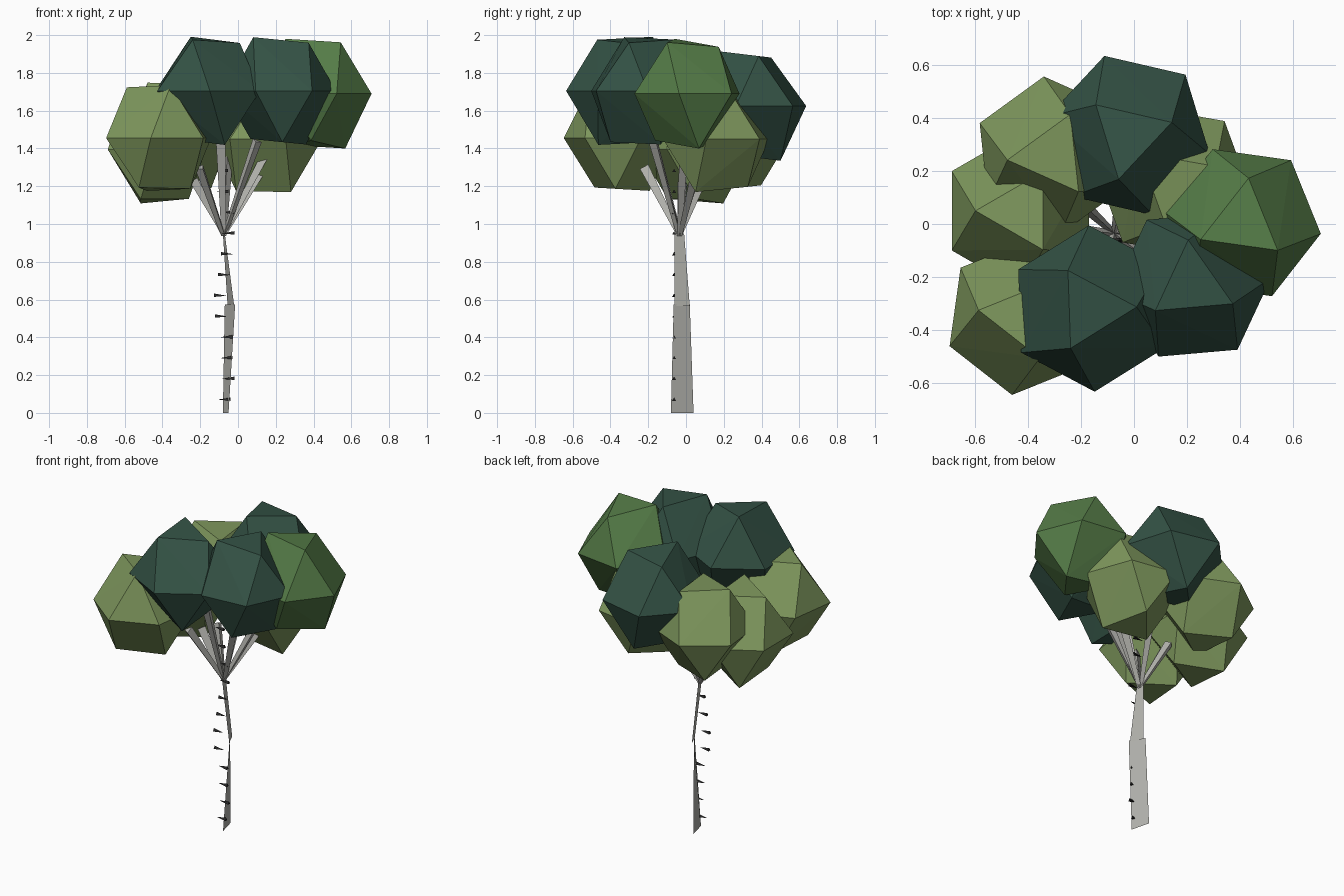
import bpy, bmesh, math
from mathutils import Matrix, Vector

if "Cube" in bpy.data.objects:
    bpy.data.objects.remove(bpy.data.objects["Cube"])


def material(name, rgb):
    m = bpy.data.materials.new(name)
    m.diffuse_color = (*rgb, 1)
    m.use_nodes = True
    m.node_tree.nodes["Principled BSDF"].inputs["Base Color"].default_value = m.diffuse_color
    return m


OLIVE = material("olive_leaf", (0.205, 0.305, 0.107))
GREEN = material("green_leaf", (0.09, 0.20, 0.063))
DARK = material("dark_leaf", (0.034, 0.085, 0.06))
BARK = material("pale_bark", (0.45, 0.45, 0.42))
MARK = material("bark_mark", (0.02, 0.02, 0.02))


def add_object(name, bm, mat):
    me = bpy.data.meshes.new(name)
    bm.to_mesh(me)
    bm.free()
    me.materials.append(mat)
    ob = bpy.data.objects.new(name, me)
    bpy.context.collection.objects.link(ob)
    return ob


def cone(bm, a, b, r1, r2, sides):
    a, b = Vector(a), Vector(b)
    d = b - a
    mat = Matrix.Translation((a + b) / 2) @ d.to_track_quat('Z', 'Y').to_matrix().to_4x4()
    bmesh.ops.create_cone(bm, cap_ends=True, segments=sides, radius1=r1, radius2=r2,
                          depth=d.length, matrix=mat)


# Foliage clumps: six-point waist with a triangle on top and an opposite one below
def clump(name, centre, spin, mat, tilt=(0, 0), radius=0.30, cap=0.17, height=0.27):
    bm = bmesh.new()

    def ring(n, r, z, start):
        for i in range(n):
            a = math.radians(start + i * 360 / n)
            x, y = r * math.cos(a), r * math.sin(a)
            # the caps lean by the tilt slopes, the waist stays level
            lean = (x * tilt[0] + y * tilt[1]) if n == 3 else 0
            bm.verts.new((x, y, z + lean))

    ring(6, radius, 0, spin + 30)
    ring(3, cap, height, spin)
    ring(3, cap, -height, spin + 60)
    bmesh.ops.convex_hull(bm, input=bm.verts[:])
    bmesh.ops.dissolve_limit(bm, angle_limit=0.02, verts=bm.verts[:], edges=bm.edges[:])
    bm.transform(Matrix.Translation(centre))
    add_object(name, bm, mat)


clump("foliage_dark_front_left", (-0.16, -0.32, 1.705), 122, DARK, (-0.1, 0.05), 0.315)
clump("foliage_dark_front_right", (0.22, -0.23, 1.705), 95, DARK, (-0.1, 0))
clump("foliage_dark_back", (-0.02, 0.335, 1.625), 17, DARK, (0, -0.12), 0.315)
clump("foliage_green_right", (0.41, 0.005, 1.69), 82, GREEN, (-0.08, -0.12))
clump("foliage_olive_front_left", (-0.42, -0.35, 1.455), 172, OLIVE, (0, -0.06))
clump("foliage_olive_left", (-0.43, 0.05, 1.395), 180, OLIVE, (0.05, -0.08))
clump("foliage_olive_back_left", (-0.31, 0.26, 1.47), 186, OLIVE, (-0.05, 0))
clump("foliage_olive_back_right", (0.15, 0.16, 1.45), 140, OLIVE, (0, 0.1))

# Flat trunk: two tapered, slightly twisted sheets
for name, corners in (
    ("trunk_lower", ((-0.05, -0.08, 0), (-0.08, 0.04, 0), (-0.07, 0.02, 0.575), (-0.015, -0.065, 0.575))),
    ("trunk_upper", ((-0.02, -0.06, 0.565), (-0.055, 0.02, 0.565), (-0.08, -0.01, 0.95), (-0.07, -0.06, 0.95))),
):
    bm = bmesh.new()
    bm.faces.new([bm.verts.new(p) for p in corners])
    add_object(name, bm, BARK)

# Branches fanning out from the trunk top into the clumps
bm = bmesh.new()
for tip in ((0.10, -0.17, 1.44), (-0.09, -0.18, 1.44), (-0.20, -0.22, 1.30), (-0.24, -0.02, 1.23),
            (-0.20, 0.08, 1.23), (0.11, 0.04, 1.26), (0.20, -0.01, 1.46), (-0.05, 0.10, 1.40)):
    cone(bm, (-0.075, -0.035, 0.94), tip, 0.014, 0.029, 3)
add_object("branches", bm, BARK)

# Small dark bark marks up the front edge of the trunk
bm = bmesh.new()
for i, x in enumerate((-0.07, -0.05, -0.06, -0.06, -0.09, -0.095, -0.075, -0.06, -0.05, -0.055, -0.08, -0.085)):
    z = 0.07 + 0.11 * i
    s = -0.031 if i in (4, 5, 6, 7) else 0.031
    cone(bm, (x + s, -0.063, z), (x - s, -0.063, z), 0.012, 0.001, 3)
add_object("bark_marks", bm, MARK)
